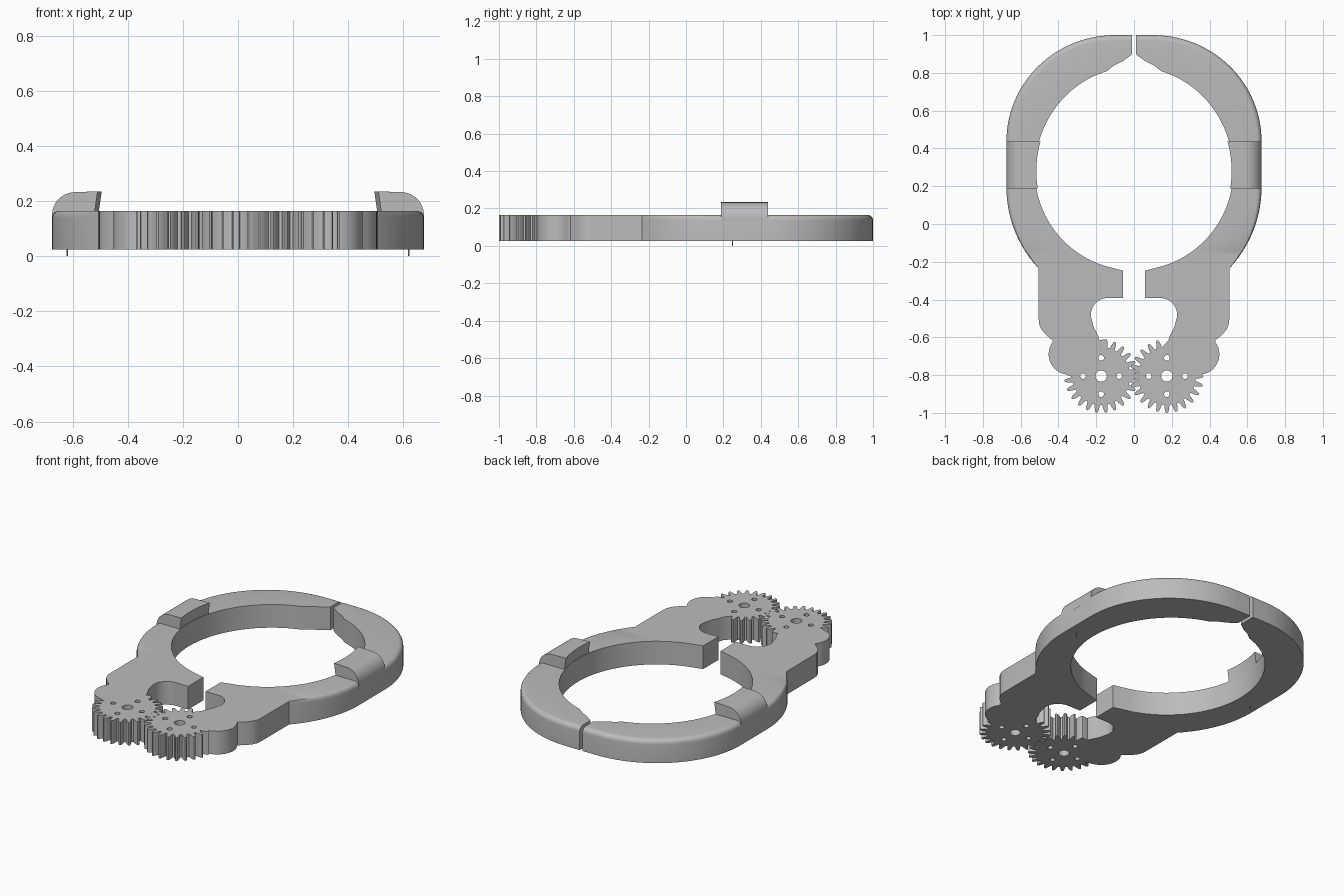
import bpy, bmesh, math
from mathutils import Vector
from mathutils.geometry import tessellate_polygon

if "Cube" in bpy.data.objects:
    bpy.data.objects.remove(bpy.data.objects["Cube"])

Z0, Z1, FILLET = 0.025, 0.165, 0.028
GEAR = (0.174, -0.805)
TEETH, TIP, ROOT = 24, 0.195, 0.153

grey = bpy.data.materials.new("plain grey")
grey.diffuse_color = (0.5, 0.5, 0.5, 1)
grey.use_nodes = True
grey.node_tree.nodes["Principled BSDF"].inputs["Base Color"].default_value = grey.diffuse_color


def arc(cx, cy, rx, ry, a0, a1, n):
    """Points on an ellipse arc, angles in degrees."""
    out = []
    for i in range(n + 1):
        a = math.radians(a0 + (a1 - a0) * i / n)
        out.append((cx + rx * math.cos(a), cy + ry * math.sin(a)))
    return out


def gear_points(a0, a1, phase):
    """Toothed edge running clockwise from a0 down to a1 degrees."""
    step = 360 / TEETH
    mid = (TIP + ROOT) / 2
    shape = [(.36, ROOT), (.25, mid), (.16, TIP - .006), (.08, TIP),
             (-.08, TIP), (-.16, TIP - .006), (-.25, mid), (-.36, ROOT)]
    out = []
    for k in range(2 * TEETH, -2 * TEETH, -1):
        for f, r in shape:
            a = (k + phase + f) * step
            if a1 <= a <= a0:
                t = math.radians(a)
                out.append((GEAR[0] + r * math.cos(t), GEAR[1] + r * math.sin(t)))
    return out


def finish(name, bm, sign):
    """Mirror to the wanted side, fix normals, shade and colour."""
    for v in bm.verts:
        v.co.x *= sign
    bmesh.ops.recalc_face_normals(bm, faces=bm.faces)
    me = bpy.data.meshes.new(name)
    bm.to_mesh(me)
    bm.free()
    me.materials.append(grey)
    ob = bpy.data.objects.new(name, me)
    bpy.context.collection.objects.link(ob)
    bpy.ops.object.select_all(action='DESELECT')
    ob.select_set(True)
    bpy.context.view_layer.objects.active = ob
    bpy.ops.object.shade_smooth_by_angle(angle=math.radians(32))


def jaw(name, sign, phase):
    # outer rim, whose top edge is rounded
    rim = [(0.01, 1.0)] + arc(0.10, 0.44, 0.575, 0.56, 90, 0, 28)
    lower = arc(0, 0.19, 0.675, 0.641, 0, -41.5, 12)
    outer = rim + lower
    # arm, side bulge, gear, hooked throat and inner ring
    rest = [(0.505, -0.50), (0.502, -0.53), (0.49, -0.558), (0.47, -0.583), (0.43, -0.617)]
    rest += arc(0.345, -0.69, 0.107, 0.107, 37, -82, 14)
    rest += gear_points(-1, -264, phase)
    rest += [(0.183, -0.615), (0.19, -0.59), (0.212, -0.55)]
    rest += arc(0.14, -0.48, 0.088, 0.088, -20, 90, 12)
    rest += [(0.058, -0.392), (0.058, -0.247)]
    rest += arc(0, 0.28, 0.525, 0.525, -73, 0, 20)
    rest += arc(0, 0.28, 0.525, 0.55, 4, 74, 18)
    rest += [(0.105, 0.84), (0.06, 0.862), (0.01, 0.898)]

    # inward shift of each outline point where the rim is rounded
    shift = [Vector((0, -1))] + [Vector((0.10 - x, 0.44 - y)).normalized() for x, y in rim[1:]]
    shift += [Vector((-x, 0.19 - y)).normalized() * (1 - i / 12)
              for i, (x, y) in enumerate(lower)]
    shift += [Vector((0, 0))] * len(rest)
    loops = [(outer + rest, shift)]
    # axle hole and four screw holes
    gx, gy = GEAR
    holes = [(gx, gy, 0.03)] + [(x, y, 0.015) for x, y in arc(gx, gy, 0.096, 0.096, 0, 270, 3)]
    for hx, hy, r in holes:
        pts = arc(hx, hy, r, r, 0, 345, 23)
        loops.append((pts, [Vector((0, 0))] * len(pts)))

    levels = [(Z0, 0)]
    for i in range(6):
        a = math.radians(18 * i)
        levels.append((Z1 - FILLET + FILLET * math.sin(a), FILLET * (1 - math.cos(a))))

    bm = bmesh.new()
    bottom, top = [], []
    for pts, sh in loops:
        rings = [[bm.verts.new((p[0] + s.x * d, p[1] + s.y * d, z)) for p, s in zip(pts, sh)]
                 for z, d in levels]
        n = len(pts)
        for a, b in zip(rings, rings[1:]):
            for i in range(n):
                j = (i + 1) % n
                bm.faces.new((a[i], a[j], b[j], b[i]))
        bottom.append(rings[0])
        top.append(rings[-1])
    for cap in (bottom, top):
        flat = [v for ring in cap for v in ring]
        for tri in tessellate_polygon([[Vector((v.co.x, v.co.y, 0)) for v in r] for r in cap]):
            if len(set(tri)) == 3:
                bm.faces.new([flat[i] for i in tri])
    finish(name, bm, sign)


def raised_pad(name, sign):
    """Rounded pad lofted along the straight side of the jaw."""
    bm = bmesh.new()
    rings = []
    for i in range(11):
        y = 0.188 + 0.25 * i / 10
        inner = 0.525 * math.sqrt(1 - ((y - 0.28) / 0.55) ** 2)
        prof = [(inner + 0.002, 0.13)] + [(0.6752, 0.13)]
        prof += arc(0.59, 0.15, 0.085, 0.083, 0, 90, 10)
        prof += [(inner - 0.008, 0.235), (inner + 0.002, Z1)]
        rings.append([bm.verts.new((x, y, z)) for x, z in prof])
    n = len(rings[0])
    for a, b in zip(rings, rings[1:]):
        for i in range(n):
            j = (i + 1) % n
            bm.faces.new((a[i], a[j], b[j], b[i]))
    bm.faces.new(rings[0])
    bm.faces.new(rings[-1])
    finish(name, bm, sign)


def pin(name, sign):
    """Thin locating pin under the jaw."""
    bm = bmesh.new()
    bmesh.ops.create_cone(bm, cap_ends=True, segments=10, radius1=0.003, radius2=0.003, depth=0.04)
    bmesh.ops.translate(bm, verts=bm.verts, vec=(0.62, 0.248, 0.02))
    finish(name, bm, sign)


for side, sign, phase in (("right", 1, 0.0), ("left", -1, 0.5)):
    jaw(side + "_geared_jaw", sign, phase)
    raised_pad(side + "_raised_pad", sign)
    pin(side + "_pin", sign)
